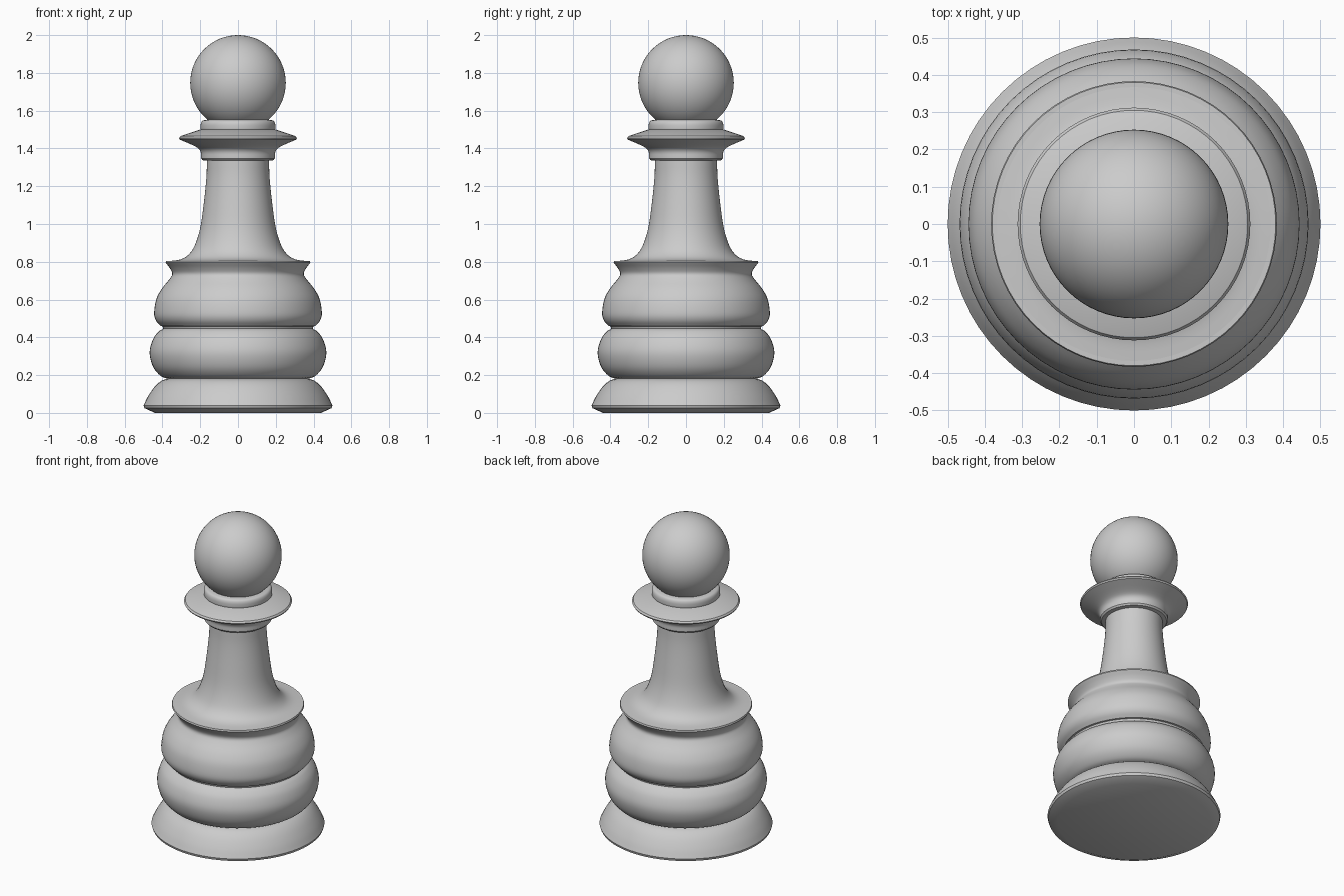
import bpy, bmesh, math
from mathutils import Vector

cube = bpy.data.objects.get("Cube")
if cube:
    bpy.data.objects.remove(cube)

SEGMENTS = 64

grey = bpy.data.materials.new("plain_grey")
grey.use_nodes = True
colour = (0.6, 0.6, 0.6, 1)
grey.diffuse_color = colour
grey.node_tree.nodes["Principled BSDF"].inputs["Base Color"].default_value = colour


def smooth_curve(points, steps=4):
    """Catmull-Rom curve through (radius, height) points."""
    p = [Vector(q) for q in points]
    p = [2 * p[0] - p[1]] + p + [2 * p[-1] - p[-2]]
    out = []
    for a, b, c, d in zip(p, p[1:], p[2:], p[3:]):
        for i in range(steps):
            t = i / steps
            out.append(0.5 * (2 * b + (c - a) * t + (2 * a - 5 * b + 4 * c - d) * t ** 2
                              + (3 * b - a - 3 * c + d) * t ** 3))
    return out + [p[-2]]


def finish(obj, angle=35):
    obj.data.materials.append(grey)
    bpy.ops.object.select_all(action='DESELECT')
    obj.select_set(True)
    bpy.context.view_layer.objects.active = obj
    bpy.ops.object.shade_smooth_by_angle(angle=math.radians(angle))


def lathe(name, profile):
    """Turn a bottom-to-top profile around z and close both ends."""
    bm = bmesh.new()
    rings = []
    for r, z in profile:
        rings.append([bm.verts.new((r * math.cos(math.tau * i / SEGMENTS),
                                    r * math.sin(math.tau * i / SEGMENTS), z))
                      for i in range(SEGMENTS)])
    for low, high in zip(rings, rings[1:]):
        for i in range(SEGMENTS):
            j = (i + 1) % SEGMENTS
            bm.faces.new((low[i], low[j], high[j], high[i]))
    bm.faces.new(rings[0][::-1])
    bm.faces.new(rings[-1])
    mesh = bpy.data.meshes.new(name)
    bm.to_mesh(mesh)
    bm.free()
    obj = bpy.data.objects.new(name, mesh)
    bpy.context.collection.objects.link(obj)
    finish(obj)


# Flared foot with a bevelled underside
lathe("foot", [(0.44, 0), (0.495, 0.025)] + smooth_curve(
    [(0.5, 0.04), (0.475, 0.09), (0.44, 0.14), (0.405, 0.17), (0.37, 0.182)]))

# Two stacked bulges separated by a groove
lathe("lower_bulge", smooth_curve(
    [(0.37, 0.18), (0.41, 0.196), (0.45, 0.245), (0.468, 0.32),
     (0.45, 0.39), (0.42, 0.43), (0.395, 0.446)]))

# Upper bulge, waist and flat collar
lathe("upper_bulge", [(0.395, 0.444), (0.4, 0.458)] + smooth_curve(
    [(0.41, 0.46), (0.435, 0.49), (0.444, 0.53), (0.433, 0.6), (0.405, 0.655),
     (0.365, 0.705), (0.348, 0.735), (0.36, 0.765), (0.383, 0.795)])
    + [(0.38, 0.804)])

# Tapering stem that flares onto the collar
lathe("stem", smooth_curve(
    [(0.378, 0.803), (0.31, 0.811), (0.265, 0.835), (0.23, 0.885),
     (0.2, 0.98), (0.18, 1.12), (0.167, 1.25), (0.165, 1.34)]))

# Band, thin disc and neck ring
lathe("neck_disc", [(0.165, 1.335), (0.188, 1.338), (0.196, 1.348)] + smooth_curve(
    [(0.196, 1.352), (0.199, 1.385), (0.225, 1.41), (0.308, 1.447)])
    + [(0.312, 1.455), (0.305, 1.465), (0.2, 1.5)])
lathe("neck_ring", [(0.195, 1.495)] + smooth_curve(
    [(0.198, 1.505), (0.197, 1.53), (0.188, 1.546), (0.165, 1.552)]))

# Ball head
bpy.ops.mesh.primitive_uv_sphere_add(segments=SEGMENTS, ring_count=32,
                                     radius=0.253, location=(0, 0, 1.747))
head = bpy.context.object
head.name = "ball_head"
finish(head, 60)
